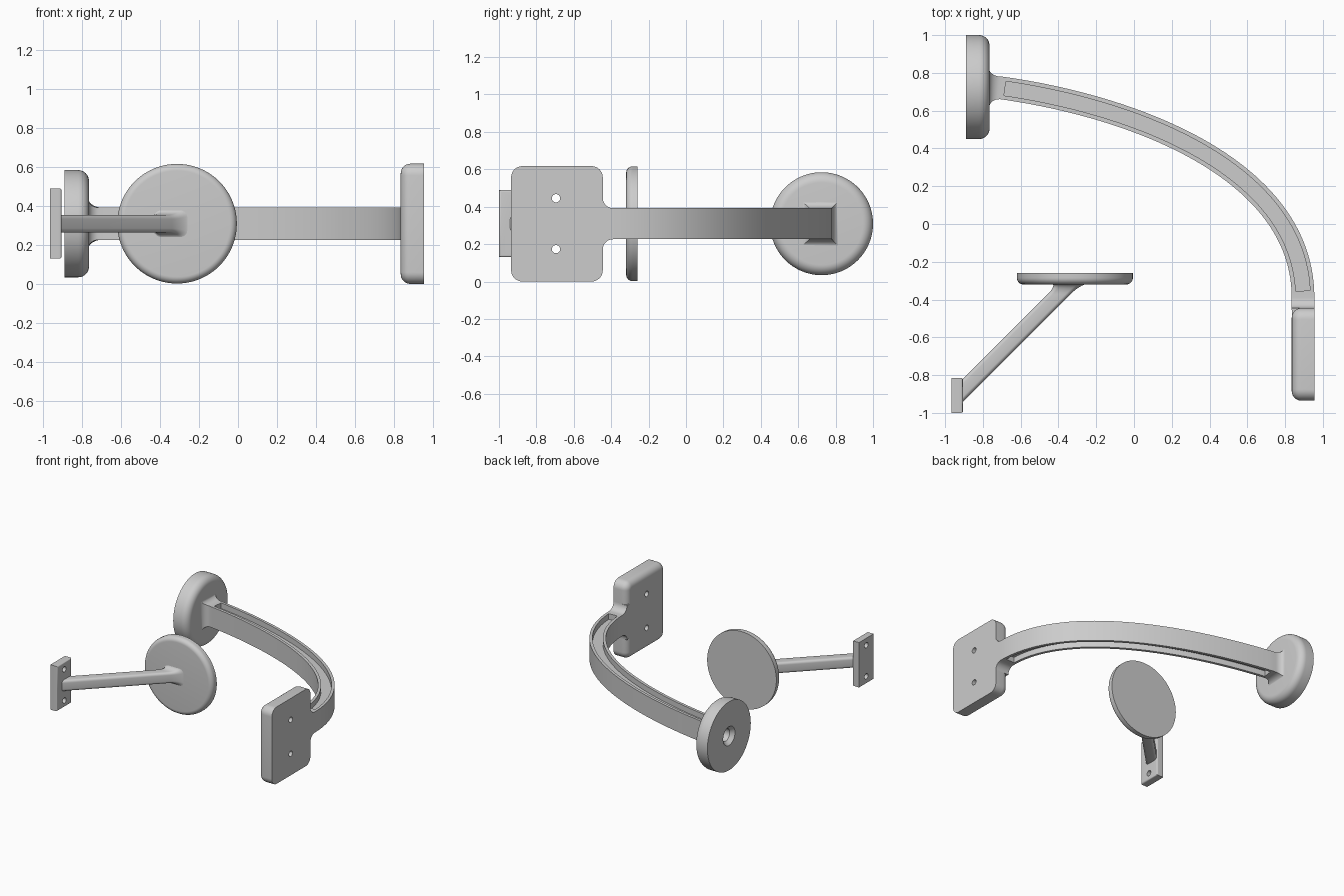
import bpy, bmesh, math
from mathutils import Vector, Matrix

if "Cube" in bpy.data.objects:
    bpy.data.objects.remove(bpy.data.objects["Cube"])

ZC = 0.309  # common centre height
grey = bpy.data.materials.new("light_grey")
grey.diffuse_color = (0.604, 0.604, 0.604, 1)
grey.use_nodes = True
grey.node_tree.nodes["Principled BSDF"].inputs["Base Color"].default_value = grey.diffuse_color


def finish(name, bm):
    bmesh.ops.recalc_face_normals(bm, faces=bm.faces)
    me = bpy.data.meshes.new(name)
    bm.to_mesh(me)
    bm.free()
    me.materials.append(grey)
    ob = bpy.data.objects.new(name, me)
    bpy.context.collection.objects.link(ob)
    return ob


def smooth(ob, angle=32):
    bpy.ops.object.select_all(action='DESELECT')
    ob.select_set(True)
    bpy.context.view_layer.objects.active = ob
    bpy.ops.object.shade_smooth_by_angle(angle=math.radians(angle))


def cut(ob, cutters):
    bpy.context.view_layer.objects.active = ob
    for c in cutters:
        m = ob.modifiers.new("cut", 'BOOLEAN')
        m.operation, m.solver, m.object = 'DIFFERENCE', 'EXACT', c
        bpy.ops.object.modifier_apply(modifier=m.name)
        bpy.data.objects.remove(c)


def loft(name, rings):
    bm = bmesh.new()
    vs = [[bm.verts.new(p) for p in r] for r in rings]
    n = len(rings[0])
    for a, b in zip(vs, vs[1:]):
        for i in range(n):
            j = (i + 1) % n
            bm.faces.new((a[i], a[j], b[j], b[i]))
    bm.faces.new(vs[0][::-1])
    bm.faces.new(vs[-1])
    return finish(name, bm)


def lathe(name, profile, centre, axis, steps=96):
    """Spin (radius, distance) points round an axis through centre."""
    bm = bmesh.new()
    vs = [bm.verts.new((r, 0, d)) for r, d in profile]
    es = [bm.edges.new(p) for p in zip(vs, vs[1:])]
    bmesh.ops.spin(bm, geom=vs + es, cent=(0, 0, 0), axis=(0, 0, 1),
                   angle=math.tau, steps=steps)
    bmesh.ops.remove_doubles(bm, verts=bm.verts, dist=1e-5)
    rot = Vector((0, 0, 1)).rotation_difference(Vector(axis)).to_matrix().to_4x4()
    bm.transform(Matrix.Translation(centre) @ rot)
    return finish(name, bm)


def rounded_edge(r, d, rad, n=8):
    """Quarter-round from the side of a disc onto its face at distance d."""
    return [(r - rad + rad * math.cos(i / n * math.pi / 2),
             d - rad + rad * math.sin(i / n * math.pi / 2)) for i in range(n + 1)]


def plate(name, lo, hi, corner, edge):
    """Slab with rounded outline and a rounded rim on one x side."""
    lo, hi = Vector(lo), Vector(hi)
    bm = bmesh.new()
    bmesh.ops.create_cube(bm, size=1)
    bm.transform(Matrix.Translation((lo + hi) / 2) @ Matrix.Diagonal((*(hi - lo), 1)))
    if corner:
        es = [e for e in bm.edges if abs(e.verts[0].co.x - e.verts[1].co.x) > 0.01]
        bmesh.ops.bevel(bm, geom=es, offset=corner, segments=8, profile=0.5, affect='EDGES')
    side, rad = edge
    x = lo.x if side < 0 else hi.x
    es = [e for e in bm.edges if all(abs(v.co.x - x) < 1e-4 for v in e.verts)]
    bmesh.ops.bevel(bm, geom=es, offset=rad, segments=6, profile=0.5, affect='EDGES')
    return finish(name, bm)


def hole(x, y, z, r):
    return lathe("hole_cutter", [(0, -0.15), (r, -0.15), (r, 0.15), (0, 0.15)],
                 (x, y, z), (1, 0, 0), 32)


# --- Curved arm -----------------------------------------------------------
P = [Vector(p) for p in ((-0.70, 0.72), (0.0, 0.622), (0.895, 0.29), (0.895, -0.39))]
HW, HH, FR = 0.06, 0.083, 0.055  # half width, half height, fillet radius


def bez(t):
    s = 1 - t
    return P[0] * s**3 + P[1] * 3 * s * s * t + P[2] * 3 * s * t * t + P[3] * t**3


def normal(t):
    s = 1 - t
    d = (P[1] - P[0]) * s * s + (P[2] - P[1]) * 2 * s * t + (P[3] - P[2]) * t * t
    return Vector((-d.y, d.x)).normalized()


def ring(c, n, hw, z0, z1):
    a, b = c + n * hw, c - n * hw
    return [(*a, z0), (*a, z1), (*b, z1), (*b, z0)]


def flare(k):  # k = 0 at the pad, 1 where the fillet ends
    return FR - math.sqrt(FR**2 - (FR * (1 - k))**2)


rings = [ring(Vector((-0.79, 0.715)), Vector((0, 1)), HW + FR - 0.01, ZC - HH - 0.045, ZC + HH + 0.045)]
for i in range(9):  # fillet into the round pad
    k = 1 - math.cos(i / 9 * math.pi / 2)
    f = flare(k) * 0.85
    n = Vector((0, 1)).lerp(normal(0), k)
    rings.append(ring(Vector((-0.768 + 0.06 * k, 0.718 + 0.003 * k)), n, HW + f, ZC - HH - f, ZC + HH + f))
N = 56
for i in range(N + 1):
    rings.append(ring(bez(i / N), normal(i / N), HW, ZC - HH, ZC + HH))
for i in range(8, -1, -1):  # neck widening into the mounting plate
    k = 1 - math.cos(i / 9 * math.pi / 2)
    f = flare(k)
    rings.append(ring(Vector((0.895, -0.445 + FR * k)), Vector((1, 0)), HW, ZC - HH - f, ZC + HH + f))
rings.append(ring(Vector((0.895, -0.51)), Vector((1, 0)), HW - 0.001, ZC - HH - FR, ZC + HH + FR))
arm = loft("curved_arm", rings)

# Long grooves along the top and bottom of the arm
grooves = []
for s in (-1, 1):
    za, zb = sorted((ZC + s * (HH - 0.045), ZC + s * (HH + 0.05)))
    ts = [0.008 + (0.982 - 0.008) * i / N for i in range(N + 1)]
    grooves.append(loft("groove_cutter", [ring(bez(t), normal(t), HW - 0.022, za, zb) for t in ts]))
cut(arm, grooves)
smooth(arm)

# --- Round pad with a countersunk socket on its outer face ----------------
pad = [(0, 0.085), (0.05, 0.085), (0.05, 0.03), (0.075, 0), (0.275, 0)]
pad += rounded_edge(0.275, 0.125, 0.055) + [(0, 0.125)]
smooth(lathe("round_pad", pad, (-0.89, 0.725, ZC), (1, 0, 0)))

# --- Mounting plate at the other end of the arm ---------------------------
mount = plate("mounting_plate", (0.835, -0.935, 0.0), (0.955, -0.445, 0.617), 0.06, (-1, 0.05))
cut(mount, [hole(0.9, -0.695, ZC + s * 0.136, 0.022) for s in (-1, 1)])
smooth(mount)

# --- Separate disc on a slanted rod ---------------------------------------
disc = [(0, 0), (0.307, 0)] + rounded_edge(0.307, 0.06, 0.035) + [(0, 0.06)]
smooth(lathe("disc", disc, (-0.313, -0.26, ZC), (0, -1, 0)))

# Rod section: rounded square, sheared so its ends lie flat on both parts
section = []
for q in range(4):
    cx, cz = ((1, 1), (-1, 1), (-1, -1), (1, -1))[q]
    for i in range(6):
        a = math.pi / 2 * (q + i / 5)
        section.append((cx * 0.034 + 0.026 * math.cos(a), cz * 0.024 + 0.02 * math.sin(a)))
rod = [[(-0.93, -0.905 - u, ZC + w) for u, w in section]]
for i in range(8, -1, -1):
    k = 1 - math.cos(i / 8 * math.pi / 2)
    f = flare(k) * 0.6
    y = -0.318 - 0.055 * k
    x = y - 0.025 + 0.0
    rod.append([(x + u * (1 + f / 0.06), y, ZC + w * (1 + f / 0.045)) for u, w in section])
rod.append([(p[0], -0.29, p[2]) for p in rod[-1]])
smooth(loft("slanted_rod", rod), 40)

# Small wall plate at the foot of the rod
wall = plate("wall_plate", (-0.965, -1.0, 0.13), (-0.905, -0.815, 0.49), 0, (1, 0.012))
cut(wall, [hole(-0.93, -0.908, ZC + s * 0.125, 0.022) for s in (-1, 1)])
smooth(wall)
